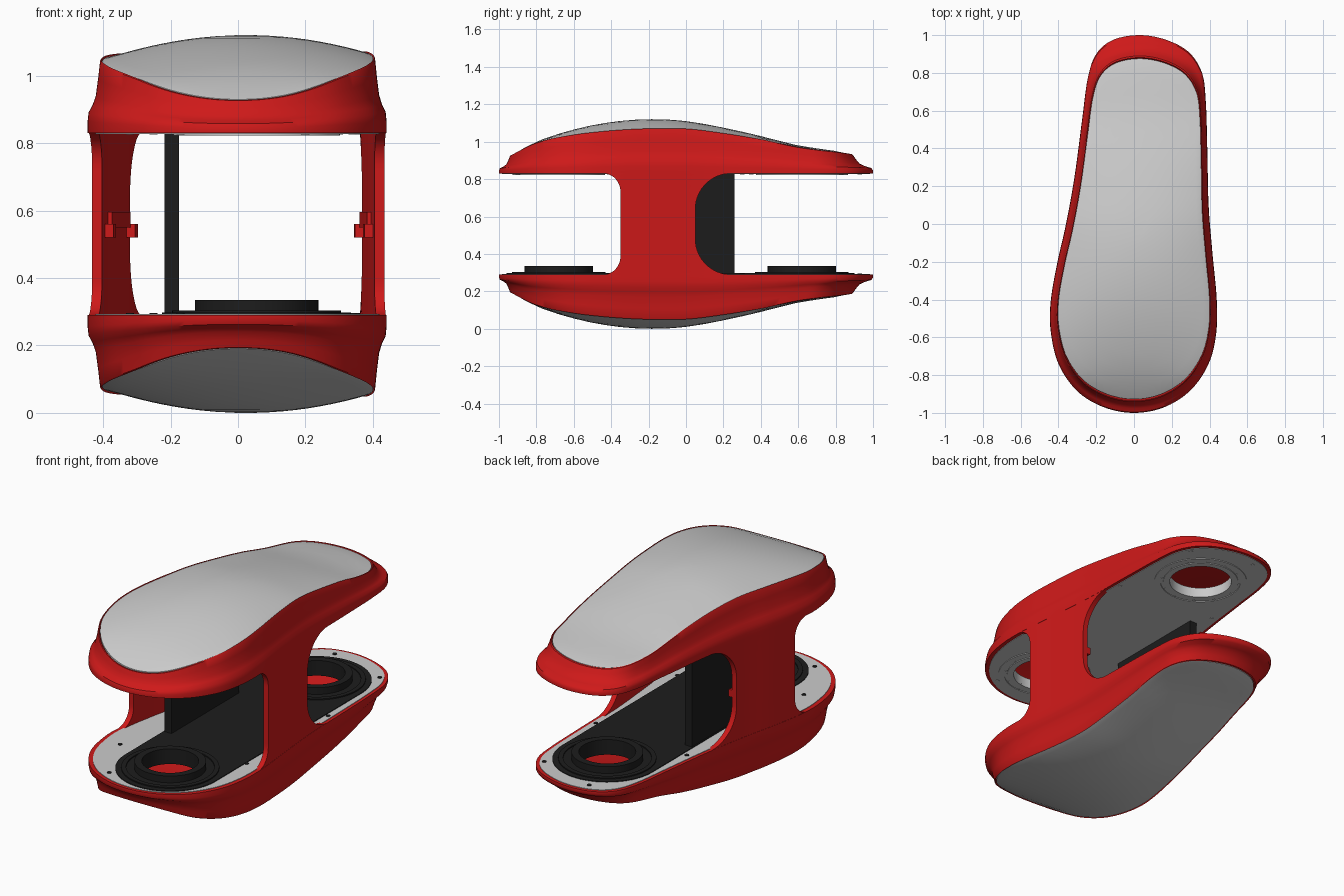
import bpy, bmesh, math

if "Cube" in bpy.data.objects:
    bpy.data.objects.remove(bpy.data.objects["Cube"])

TOP, PLATE = 1.12, 0.83          # overall height, underside of upper shell


def material(name, rgb):
    m = bpy.data.materials.new(name)
    m.diffuse_color = (*rgb, 1)
    m.use_nodes = True
    m.node_tree.nodes["Principled BSDF"].inputs["Base Color"].default_value = m.diffuse_color
    return m


RED = material("red_plastic", (0.62, 0.01, 0.01))
BLACK = material("black_plastic", (0.012, 0.012, 0.012))


def catmull(p0, p1, p2, p3, t):
    return 0.5 * (2*p1 + (p2-p0)*t + (2*p0-5*p1+4*p2-p3)*t*t + (3*p1-p0-3*p2+p3)*t**3)


def table(values, y):
    """Smooth lookup in values spaced evenly over y = -1..1."""
    n = len(values) - 1
    f = min(max((y + 1) / 2 * n, 0), n - 1e-6)
    i = int(f)
    v = [values[min(max(i + k, 0), n)] for k in (-1, 0, 1, 2)]
    return catmull(*v, f - i)


# Footprint outline, clockwise from the back
KEYS = [(.03, 1), (.17, .975), (.29, .91), (.36, .8), (.38, .65), (.388, .4), (.395, .1),
        (.415, -.15), (.438, -.4), (.435, -.58), (.395, -.74), (.3, -.88), (.16, -.97),
        (0, -1), (-.16, -.97), (-.3, -.885), (-.4, -.74), (-.442, -.56), (-.44, -.4),
        (-.405, -.2), (-.36, 0), (-.315, .25), (-.275, .55), (-.245, .77), (-.2, .9), (-.11, .975)]
OUTER = []
for i in range(len(KEYS)):
    q = [KEYS[(i + k) % len(KEYS)] for k in (-1, 0, 1, 2)]
    for s in range(8):
        OUTER.append(tuple(catmull(*[p[a] for p in q], s / 8) for a in (0, 1)))


def mid_x(y):
    return .03 + .03 * y


def inset(p, kx, ky, dy=0):
    c = mid_x(p[1])
    return (c + (p[0] - c) * kx, p[1] * ky + dy)


LID = [inset(p, .92, .915, -.025) for p in OUTER]
CROWN = [.90, 1.0, 1.065, 1.105, 1.12, 1.11, 1.075, 1.03, .98, .95, .91]
DROP = [0, .02, .04, .055, .06, .05, .035, .02, .012, .01, .01]


def lid_z(x, y):
    u = min(abs(x - mid_x(y)) / (.36 - .12 * y), 1)
    return table(CROWN, y) - table(DROP, y) * u * u


def smooth(ob, mat, angle=40):
    if mat:
        ob.data.materials.append(mat)
    bpy.ops.object.select_all(action='DESELECT')
    ob.select_set(True)
    bpy.context.view_layer.objects.active = ob
    bpy.ops.object.shade_smooth_by_angle(angle=math.radians(angle))
    return ob


def loft(name, rings, mat=None, cap=(False, False), flip=False):
    """Skin closed rings of points; flip mirrors about mid height."""
    bm = bmesh.new()
    vs = [[bm.verts.new((x, y, TOP - z if flip else z)) for x, y, z in r] for r in rings]
    n = len(rings[0])
    for a, b in zip(vs, vs[1:]):
        for i in range(n):
            bm.faces.new((a[i], a[(i+1) % n], b[(i+1) % n], b[i]))
    for use, ring in zip(cap, (vs[0], vs[-1])):
        if use:
            bm.faces.new(ring)
    bmesh.ops.recalc_face_normals(bm, faces=bm.faces)
    me = bpy.data.meshes.new(name)
    bm.to_mesh(me)
    bm.free()
    ob = bpy.data.objects.new(name, me)
    bpy.context.collection.objects.link(ob)
    return smooth(ob, mat)


def slab(name, loops, z0, z1, mat=None):
    """Flat slab from 2D loops; inner loops become holes."""
    cu = bpy.data.curves.new(name, 'CURVE')
    cu.dimensions, cu.fill_mode, cu.extrude = '2D', 'BOTH', (z1 - z0) / 2
    for loop in loops:
        sp = cu.splines.new('POLY')
        sp.points.add(len(loop) - 1)
        for pt, (x, y) in zip(sp.points, loop):
            pt.co = (x, y, 0, 1)
        sp.use_cyclic_u = True
    ob = bpy.data.objects.new(name, cu)
    ob.location.z = (z0 + z1) / 2
    bpy.context.collection.objects.link(ob)
    bpy.ops.object.select_all(action='DESELECT')
    ob.select_set(True)
    bpy.context.view_layer.objects.active = ob
    bpy.ops.object.convert(target='MESH')
    return smooth(bpy.context.object, mat, 30)


def circle(c, r, n=64):
    return [(c[0] + r * math.cos(2*math.pi*i/n), c[1] + r * math.sin(2*math.pi*i/n)) for i in range(n)]


def box(name, x0, x1, y0, y1, z0, z1, mat):
    slab(name, [[(x0, y0), (x1, y0), (x1, y1), (x0, y1)]], z0, z1, mat)


# Shells and lids, upper and lower
PROFILE = [(1.0, 0), (1.03, .05), (1.0, .16), (.92, .28), (.6, .38), (.35, .5), (.15, .75), (0, .98), (-.08, 1.0)]
CENTRE = (.02, -.1)


def scaled(p, s):
    return tuple(c + (v - c) * s for v, c in zip(p, CENTRE))


def dome(s, dz):
    pts = [scaled(p, s) for p in LID]
    return [(x, y, lid_z(x, y) + dz) for x, y in pts]


for label, flip in (("upper", False), ("lower", True)):
    rings = [[(*inset(p, .94, .98), PLATE) for p in OUTER]]
    for out, h in PROFILE:
        ring = []
        for o, l in zip(OUTER, LID):
            top = lid_z(*l) + .004
            k = min(out, 1.0)
            ring.append((l[0] + (o[0]-l[0])*k, l[1] + (o[1]-l[1])*k, PLATE + (top - PLATE) * h))
        rings.append(ring)
    rings += [dome(s, -.025) for s in (.975, .85, .65, .45, .25, .04)]
    loft(label + "_shell", rings, RED, (False, True), flip)
    lid = [dome(.985, -.02)] + [dome(s, -.001 if s > .98 else 0)
           for s in (.985, .97, .9, .8, .7, .6, .5, .4, .3, .2, .1, .02)]
    loft(label + "_lid", lid, None, (False, True), flip)

# Inner plates with round openings, tubes and screws
HUBS = [(.055, -.68), (.055, .62)]
EDGE = [inset(p, .95, .983) for p in OUTER]
SCREWS = [(-.32, -.59), (-.17, -.9), (.2, -.9), (.34, -.41), (-.05, .93), (.3, .83), (.35, .3), (-.25, .35)]
slab("upper_plate", [EDGE] + [circle(c, .17) for c in HUBS], PLATE - .003, PLATE + .012)
slab("lower_plate", [EDGE] + [circle(c, .17) for c in HUBS], .278, TOP - PLATE + .003)
for i, c in enumerate(HUBS):
    slab(f"upper_ring_{i}", [circle(c, .247), circle(c, .215)], PLATE - .007, PLATE)
    slab(f"upper_inner_ring_{i}", [circle(c, .2), circle(c, .165)], PLATE - .007, PLATE)
    slab(f"upper_tube_{i}", [circle(c, .175), circle(c, .165)], PLATE - .003, PLATE + .05)
    for k, (x, y) in enumerate(circle(c, .208, 12)):
        slab(f"upper_ring_screw_{i}_{k}", [circle((x, y), .006, 10)], PLATE - .006, PLATE)
    slab(f"black_hub_{i}", [circle(c, .183), circle(c, .145)], .25, .335, BLACK)
    slab(f"black_hub_step_{i}", [circle(c, .25), circle(c, .225)], .29, .303, BLACK)
for i, p in enumerate(SCREWS):
    for label, z in (("upper", PLATE - .005), ("lower", .29)):
        slab(f"{label}_screw_{i}", [circle(p, .012, 16)], z, z + .006, BLACK if label == "lower" else None)

# Black stadium tray and upright panel
R = .28
stadium = [(HUBS[1][0] + R*math.cos(a), HUBS[1][1] + R*math.sin(a)) for a in [math.pi*i/32 for i in range(33)]]
stadium += [(HUBS[0][0] - R*math.cos(a), HUBS[0][1] - R*math.sin(a)) for a in [math.pi*i/32 for i in range(33)]]
slab("black_tray", [stadium] + [circle(c, .15) for c in HUBS], .285, .297, BLACK)
box("upright_panel", -.218, -.175, -.34, .26, .29, PLATE, BLACK)


# Side pillars following the outline, flared into both shells
def side_x(y, side):
    pts = sorted((p[1], p[0]) for p in OUTER if (p[0] - mid_x(p[1])) * side > 0)
    for (ya, xa), (yb, xb) in zip(pts, pts[1:]):
        if ya <= y <= yb:
            return xa + (xb - xa) * (y - ya) / max(yb - ya, 1e-9)
    return 0


def flare(d, rz, ry):
    t = max(0, 1 - d / rz)
    return ry * (1 - math.sqrt(max(0, 1 - t * t)))


def wall(side, ya, yb, z, outer, inner, n=16):
    ys = [ya + (yb - ya) * i / n for i in range(n + 1)]
    return ([(side_x(y, side) - side * outer, y, z) for y in ys]
            + [(side_x(y, side) - side * inner, y, z) for y in reversed(ys)])


for label, side in (("right", 1), ("left", -1)):
    rings = []
    for i in range(41):
        z = .56 - .27 * math.cos(math.pi * i / 40)
        d = .27 - abs(z - .56)
        rings.append(wall(side, -.35 - flare(d, .1, .09), .05 + flare(d, .19, .19), z, .001, .03))
    loft(label + "_pillar", rings, RED, (True, True))
    # Joining clips on the inner face
    loft(label + "_clip", [wall(side, -.25, .0, z, .02, .042) for z in (.55, .595)], RED, (True, True))
    for k, y in enumerate((-.3, .0)):
        loft(f"{label}_clip_tab_{k}", [wall(side, y, y + .045, z, .02, .055) for z in (.52, .56)],
             RED, (True, True))
